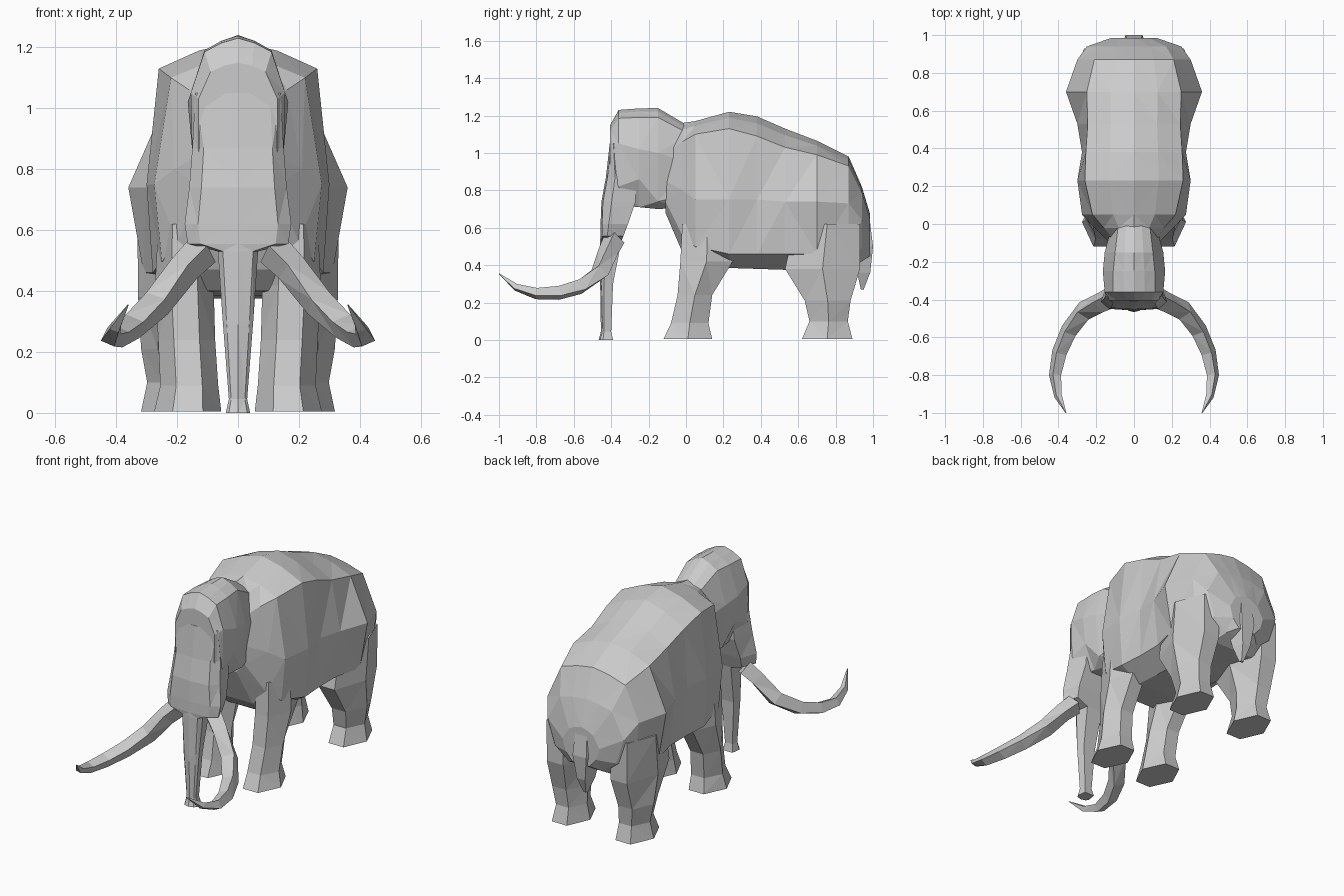
import bpy, bmesh, math
from mathutils import Vector


def loft(name, rings, mirror=False):
    """Skin a list of equal-length rings and cap both ends, flat shaded."""
    bm = bmesh.new()
    vr = [[bm.verts.new(p) for p in r] for r in rings]
    n = len(vr[0])
    for a, b in zip(vr, vr[1:]):
        for i in range(n):
            j = (i + 1) % n
            bm.faces.new((a[i], a[j], b[j], b[i]))
    bm.faces.new(vr[0])
    bm.faces.new(vr[-1])
    bmesh.ops.triangulate(bm, faces=bm.faces[:], quad_method='SHORT_EDGE')
    bmesh.ops.recalc_face_normals(bm, faces=bm.faces[:])
    me = bpy.data.meshes.new(name)
    bm.to_mesh(me)
    bm.free()
    ob = bpy.data.objects.new(name, me)
    bpy.context.collection.objects.link(ob)
    if mirror:
        ob.modifiers.new("mirror", 'MIRROR').use_clip = False
    return ob


def section(y, top, wr, zr, wm, zm, wl, zl, zb):
    """Symmetric 12-point section: crown, ridge, flank, lower flank, belly."""
    half = [(wr * .5, top * .65 + zr * .35), (wr, zr), (wm, zm), (wl, zl), (wl * .55, zb)]
    pts = [(0, top)] + half + [(0, zb)] + [(-x, z) for x, z in reversed(half)]
    return [(x, y, z) for x, z in pts]


def hexagon(z, x0, x1, y0, y1):
    """Hexagonal leg section inside a bounding box."""
    cx, cy, rx, ry = (x0 + x1) / 2, (y0 + y1) / 2, (x1 - x0) / 2, (y1 - y0) / 2
    return [(cx + rx * c, cy + ry * s, z)
            for c, s in ((1, 0), (.45, 1), (-.45, 1), (-1, 0), (-.45, -1), (.45, -1))]


# Body: sections from neck to rump
loft("body", [section(*s) for s in (
    (-.11, 1.06, .09, 1.0, .12, .85, .12, .74, .68),
    (-.02, 1.16, .16, 1.06, .21, .80, .20, .56, .47),
    (.05, 1.17, .22, 1.10, .275, .75, .25, .50, .40),
    (.23, 1.22, .26, 1.13, .30, .75, .28, .46, .385),
    (.38, 1.195, .255, 1.09, .275, .75, .27, .46, .38),
    (.53, 1.13, .245, 1.03, .30, .74, .27, .46, .375),
    (.70, 1.065, .25, .99, .36, .74, .31, .46, .38),
    (.87, .98, .21, .93, .30, .73, .27, .48, .38),
    (.94, .82, .17, .79, .25, .64, .20, .49, .42),
    (.985, .67, .08, .64, .12, .57, .10, .50, .45))])

# Head: sections from neck to forehead
loft("head", [section(*s) for s in (
    (.02, 1.14, .08, 1.10, .11, .95, .11, .78, .71),
    (-.15, 1.24, .10, 1.19, .155, 1.0, .13, .74, .70),
    (-.25, 1.238, .11, 1.19, .165, 1.02, .15, .86, .71),
    (-.36, 1.23, .11, 1.185, .155, 1.05, .15, .82, .72),
    (-.405, 1.15, .09, 1.12, .13, 1.03, .13, .85, .76))])

# Face and trunk: stacked sections (z, half width, front y, back y)
face = []
for z, w, f, b in ((1.05, .14, -.408, -.34), (.87, .15, -.428, -.265),
                   (.74, .16, -.452, -.27), (.62, .175, -.457, -.31),
                   (.555, .165, -.458, -.335), (.53, .066, -.459, -.345),
                   (.30, .05, -.459, -.39), (.045, .03, -.455, -.40),
                   (.0, .04, -.467, -.39)):
    m = f + (b - f) * .3
    face.append([(0, f, z), (.75 * w, f + .008, z), (w, m, z), (.8 * w, b, z),
                 (-.8 * w, b, z), (-w, m, z), (-.75 * w, f + .008, z)])
loft("face_and_trunk", face)

# Tusks: tapered square section swept along a curling path (x, y, z, radius)
path = ((.115, -.385, .535, .06), (.175, -.415, .475, .055), (.265, -.46, .36, .053),
        (.345, -.565, .285, .047), (.395, -.68, .252, .042), (.418, -.80, .248, .034),
        (.402, -.91, .282, .022), (.36, -1.0, .355, .002))
pts = [Vector(p[:3]) for p in path]
rings = []
for i, p in enumerate(pts):
    t = (pts[min(i + 1, len(pts) - 1)] - pts[max(i - 1, 0)]).normalized()
    side = t.cross(Vector((0, 0, 1))).normalized()
    up = side.cross(t)
    rings.append([p + path[i][3] * (math.cos(a) * side + math.sin(a) * up * .95)
                  for a in (math.radians(20 + 90 * k) for k in range(4))])
loft("tusk", rings, mirror=True)

# Legs: stacked hexagons (z, x range, y range)
loft("front_leg", [hexagon(*s) for s in (
    (.005, .055, .275, -.12, .14), (.09, .065, .255, -.08, .12),
    (.24, .075, .262, -.045, .14), (.42, .08, .272, -.03, .25),
    (.62, .09, .262, -.02, .25))], mirror=True)
loft("back_leg", [hexagon(*s) for s in (
    (.005, .10, .318, .62, .89), (.10, .115, .298, .66, .865),
    (.21, .115, .318, .635, .88), (.38, .09, .328, .53, .93),
    (.62, .09, .33, .58, .93))], mirror=True)

# Tail: flat tapering flap under the rump (z, half width, front y, back y)
loft("tail", [[(-w, f, z), (w, f, z), (.6 * w, b, z), (-.6 * w, b, z)]
              for z, w, f, b in ((.68, .06, .92, .978), (.50, .075, .90, 1.0),
                                 (.36, .045, .915, .985), (.27, .012, .935, .95))])
